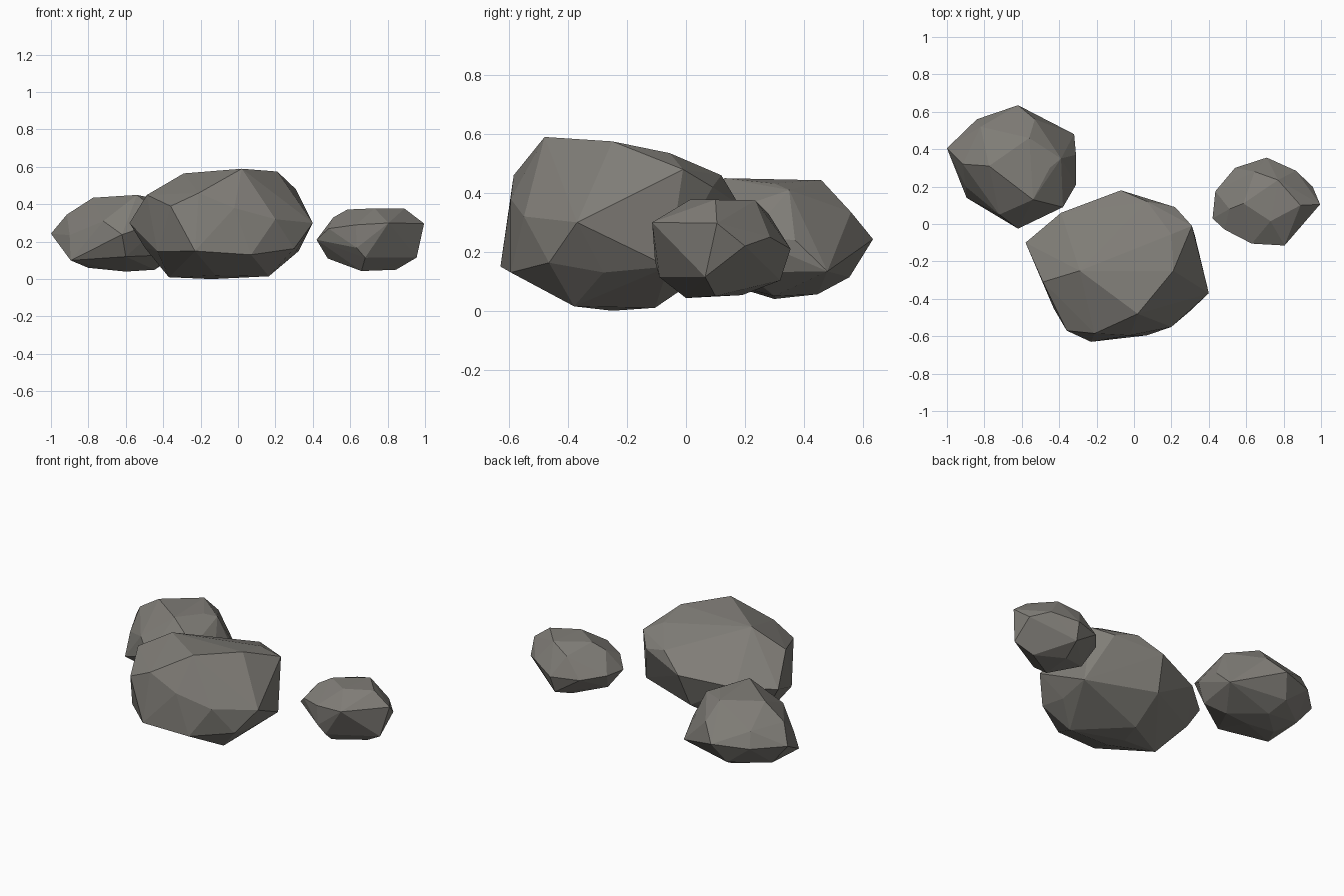
import bpy, bmesh

stone = bpy.data.materials.new("grey stone")
stone.diffuse_color = (0.215, 0.205, 0.185, 1)


def rock(name, corners):
    """A faceted boulder: the convex hull of its main corners."""
    bm = bmesh.new()
    for c in corners:
        bm.verts.new(c)
    bmesh.ops.convex_hull(bm, input=bm.verts[:])
    loose = [v for v in bm.verts if not v.link_faces]
    bmesh.ops.delete(bm, geom=loose, context='VERTS')
    bmesh.ops.recalc_face_normals(bm, faces=bm.faces[:])
    mesh = bpy.data.meshes.new(name)
    bm.to_mesh(mesh)
    bm.free()
    mesh.materials.append(stone)
    ob = bpy.data.objects.new(name, mesh)
    bpy.context.collection.objects.link(ob)
    return ob


# Large boulder: crown, shoulders, girdle, lower edge, base
rock("large_rock", [
    (.02, -.48, .59), (.21, -.25, .575), (-.29, -.25, .565), (.20, -.055, .535), (-.28, -.10, .46),
    (.31, -.01, .48), (.22, .09, .42), (.07, .12, .46), (-.487, -.31, .45), (-.36, -.57, .39),
    (-.21, -.585, .46), (-.02, -.595, .38), (.20, -.55, .32),
    (.40, -.37, .30), (.335, -.14, .30), (-.58, -.10, .30), (-.07, .18, .36), (-.39, .06, .32),
    (-.23, -.63, .15), (.07, -.595, .13), (.30, -.465, .163), (.325, -.06, .15), (.30, -.28, .13),
    (-.43, -.45, .147), (-.50, -.12, .17), (-.10, .10, .15),
    (.165, -.38, .015), (-.37, -.25, .01), (-.14, -.25, 0), (-.10, -.105, .01), (-.12, -.38, .02)])

# Middle-sized rock at the back left
rock("medium_rock", [
    (-.56, .46, .443), (-.775, .31, .435), (-.54, .13, .45), (-.45, .30, .432), (-.39, .35, .41),
    (-.915, .32, .345), (-.82, .52, .335), (-.53, .56, .335), (-.72, .05, .31), (-.38, .09, .32),
    (-1, .405, .243), (-.84, .56, .24), (-.62, .635, .243), (-.31, .37, .24),
    (-.31, .21, .25), (-.62, -.025, .238), (-.90, .20, .235),
    (-.89, .40, .11), (-.68, .555, .114), (-.32, .48, .134), (-.36, .20, .13),
    (-.60, .04, .12), (-.895, .14, .10),
    (-.80, .30, .06), (-.60, .30, .04), (-.445, .30, .05), (-.64, .447, .056)])

# Small rock on the right
rock("small_rock", [
    (.585, .11, .372), (.89, .10, .377), (.77, .235, .375), (.73, .015, .378),
    (.645, .28, .33), (.51, .08, .33),
    (.42, .03, .21), (.435, .175, .22), (.54, .30, .21), (.71, .355, .21), (.865, .285, .25),
    (.995, .105, .297), (.805, -.115, .30), (.63, -.105, .29), (.485, -.03, .27),
    (.955, .20, .22), (.955, .065, .115), (.635, -.105, .167), (.68, -.09, .114),
    (.48, .10, .11), (.70, .32, .103),
    (.845, .10, .05), (.66, 0, .043), (.67, .19, .053)])
